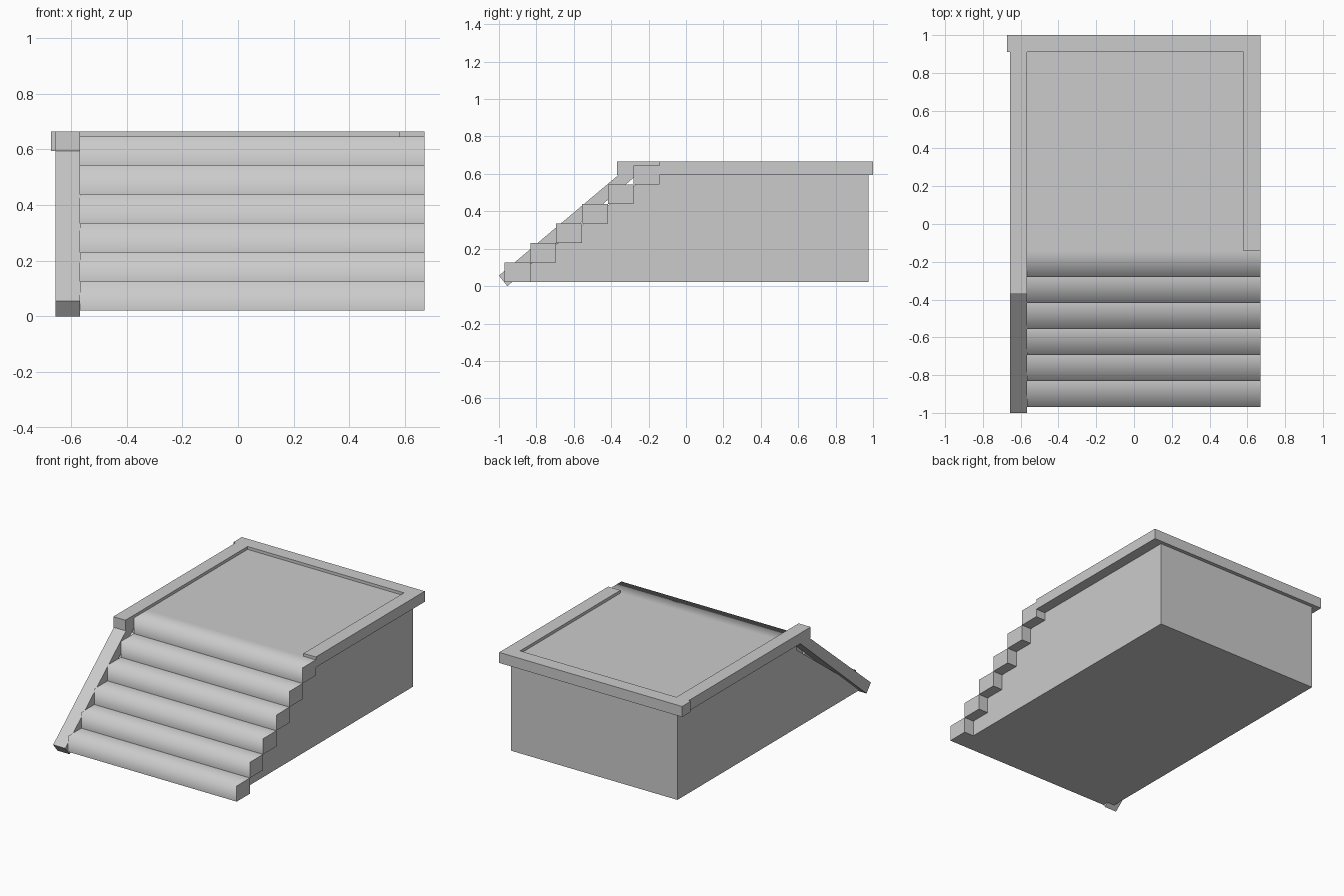
import bpy, bmesh

cube = bpy.data.objects.get("Cube")
if cube:
    bpy.data.objects.remove(cube, do_unlink=True)

stone = bpy.data.materials.new("plain_grey")
stone.use_nodes = True
GREY = (0.6, 0.6, 0.6, 1)
stone.diffuse_color = GREY
stone.node_tree.nodes["Principled BSDF"].inputs["Base Color"].default_value = GREY


def prism(name, profile, x0, x1, rounded_nose=False):
    """Extrude a (y, z) profile from x0 to x1."""
    bm = bmesh.new()
    face = bm.faces.new([bm.verts.new((x0, y, z)) for y, z in profile])
    ext = bmesh.ops.extrude_face_region(bm, geom=[face])
    verts = [g for g in ext["geom"] if isinstance(g, bmesh.types.BMVert)]
    bmesh.ops.translate(bm, verts=verts, vec=(x1 - x0, 0, 0))
    bmesh.ops.recalc_face_normals(bm, faces=bm.faces)
    if rounded_nose:
        # Soft shading only across the nosing between riser and tread
        nose = {f for f in bm.faces if f.normal.y < -0.9 or f.normal.z > 0.9}
        for f in nose:
            f.smooth = True
        for e in bm.edges:
            e.smooth = all(f in nose for f in e.link_faces)
    mesh = bpy.data.meshes.new(name)
    bm.to_mesh(mesh)
    bm.free()
    mesh.materials.append(stone)
    obj = bpy.data.objects.new(name, mesh)
    bpy.context.collection.objects.link(obj)
    return obj


def box(name, x0, x1, y0, y1, z0, z1, rounded_nose=False):
    return prism(name, [(y0, z0), (y1, z0), (y1, z1), (y0, z1)], x0, x1, rounded_nose)


INNER, RIGHT = -0.567, 0.67          # inner face of left rail, outer right edge
BASE, RIM_LOW, RIM_TOP = 0.022, 0.595, 0.665
FRONT, RUN, RISE, STEPS = -0.97, 0.138, 0.104, 6

# Solid base below the stairs and landing
stair_back = FRONT + RUN * (STEPS - 1)
prism("base", [(FRONT + 0.01, BASE), (0.975, BASE), (0.975, 0.62),
               (stair_back + 0.01, 0.62), (stair_back + 0.01, BASE + RISE * (STEPS - 1))],
      -0.62, 0.60)

# Steps overhanging the base on one side
for i in range(STEPS):
    y, z = FRONT + RUN * i, BASE + RISE * i
    box(f"step_{i + 1}", INNER, RIGHT, y, y + RUN, z, z + RISE, True)

# Landing floor, recessed inside the rim
landing = FRONT + RUN * STEPS
box("landing_floor", INNER, 0.58, landing, 0.91, 0.6, BASE + RISE * STEPS)

# Rim around the landing
box("rim_back", -0.672, RIGHT, 0.91, 1.0, RIM_LOW, RIM_TOP)
box("rim_left", -0.656, INNER, -0.37, 0.91, RIM_LOW, RIM_TOP)
box("rim_right", 0.58, RIGHT, landing, 0.91, RIM_LOW, RIM_TOP)

# Sloping stringer beside the steps
prism("stair_stringer", [(-1.0, 0.056), (-0.955, 0.0), (-0.262, RIM_LOW),
                         (-0.36, RIM_LOW)], -0.656, INNER)
